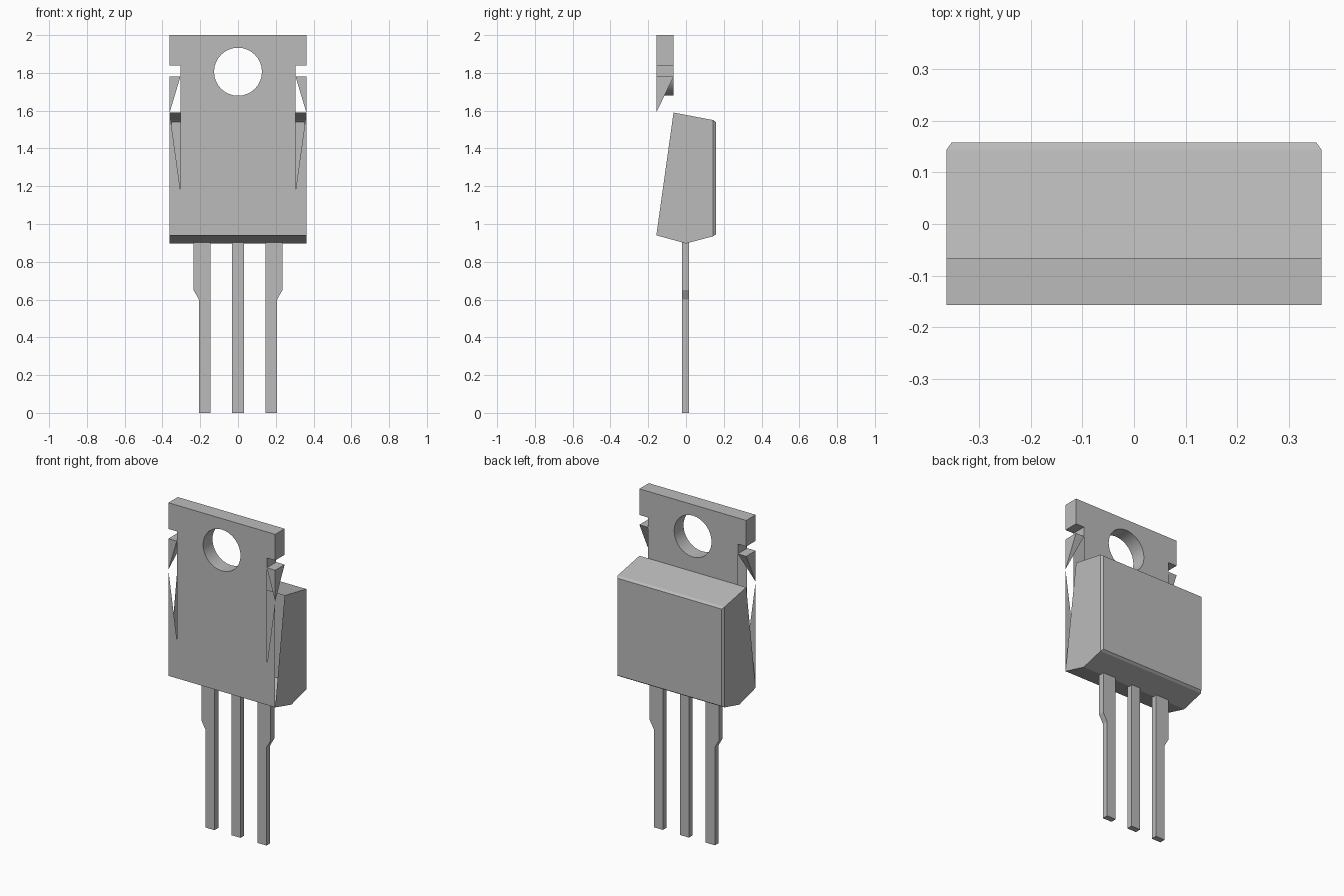
import bpy, bmesh, math
from mathutils import Vector

if "Cube" in bpy.data.objects:
    bpy.data.objects.remove(bpy.data.objects["Cube"], do_unlink=True)

grey = bpy.data.materials.new("plain grey")
grey.use_nodes = True
COLOR = (0.5, 0.5, 0.5, 1)
grey.diffuse_color = COLOR
grey.node_tree.nodes["Principled BSDF"].inputs["Base Color"].default_value = COLOR

W, NECK = 0.362, 0.305             # half width, half width between notches
FRONT, BACK = -0.157, -0.066       # faces of the metal tab
TOP, NOTCH_TOP, NOTCH_LOW = 2.0, 1.84, 1.78
BODY_TOP, BODY_LOW = 1.59, 0.94


def finish(name, bm):
    mesh = bpy.data.meshes.new(name)
    bm.to_mesh(mesh)
    bm.free()
    mesh.materials.append(grey)
    obj = bpy.data.objects.new(name, mesh)
    bpy.context.collection.objects.link(obj)
    return obj


def prism(points, offset):
    """Solid made by sweeping a polygon along an offset."""
    bm = bmesh.new()
    face = bm.faces.new([bm.verts.new(p) for p in points])
    new = bmesh.ops.extrude_face_region(bm, geom=[face], use_keep_orig=True)["geom"]
    moved = [v for v in new if isinstance(v, bmesh.types.BMVert)]
    bmesh.ops.translate(bm, verts=moved, vec=offset)
    bmesh.ops.recalc_face_normals(bm, faces=bm.faces[:])
    return bm


def mirrored(half):
    """Full outline from its +x half, listed from top to bottom."""
    return half + [(-x, z) for x, z in reversed(half)]


HOLE = [(0.127 * math.cos(i * math.tau / 32), 1.806 + 0.127 * math.sin(i * math.tau / 32))
        for i in range(32)]


def sheet(name, outline, y, facing):
    """Thin flat face at depth y with the round hole left open."""
    bm = bmesh.new()
    edges = []
    for loop in (outline, HOLE):
        vs = [bm.verts.new((x, y, z)) for x, z in loop]
        edges += [bm.edges.new((vs[i - 1], vs[i])) for i in range(len(vs))]
    bmesh.ops.triangle_fill(bm, edges=edges, use_beauty=True, normal=(0, facing, 0))
    bm.normal_update()
    wrong = [f for f in bm.faces if f.normal.y * facing < 0]
    bmesh.ops.reverse_faces(bm, faces=wrong)
    return finish(name, bm)


def band(name, path, closed, inward):
    """Wall joining the front and back of the tab along a path."""
    bm = bmesh.new()
    rows = [[bm.verts.new((x, y, z)) for x, z in path] for y in (FRONT, BACK)]
    for i in range(0 if closed else 1, len(path)):
        bm.faces.new((rows[0][i - 1], rows[0][i], rows[1][i], rows[1][i - 1]))
    bmesh.ops.recalc_face_normals(bm, faces=bm.faces[:])
    bm.normal_update()
    centre = Vector((0, 0, 1.806))
    probe = max(bm.faces, key=lambda f: f.calc_center_median().z)
    outward = probe.normal.dot(probe.calc_center_median() - centre) > 0
    if outward == inward:
        bmesh.ops.reverse_faces(bm, faces=bm.faces[:])
    return finish(name, bm)


# Metal tab: front and back faces, rim and hole wall
shoulder = [(W, TOP), (W, NOTCH_TOP), (NECK, NOTCH_TOP)]
sheet("tab_front", mirrored(shoulder + [(NECK, 1.18), (W, BODY_TOP), (W, BODY_LOW)]), FRONT, -1)
sheet("tab_back", mirrored(shoulder + [(NECK, BODY_TOP)]), BACK, 1)
rim = shoulder + [(NECK, NOTCH_LOW)]
band("tab_rim", [(-x, z) for x, z in reversed(rim)] + rim, False, False)
hole = band("hole_wall", HOLE, True, True)
hole.data.shade_smooth()

# Tapering spurs under the notches
for side, label in ((1, "left"), (-1, "right")):
    bm = bmesh.new()
    base = [bm.verts.new((side * x, y, NOTCH_LOW)) for x, y in
            ((NECK, FRONT), (W, FRONT), (W, BACK), (NECK, BACK))]
    tip = bm.verts.new((side * W, FRONT, BODY_TOP))
    bm.faces.new(base)
    for i in range(4):
        bm.faces.new((base[i - 1], base[i], tip))
    bmesh.ops.recalc_face_normals(bm, faces=bm.faces[:])
    finish(label + "_spur", bm)

# Hollow case: open towards the tab, chamfered at the back
section = [(BACK, BODY_TOP), (0.144, 1.55), (0.144, 0.935), (0, 0.897), (FRONT, BODY_LOW)]
bm = prism([(-W, y, z) for y, z in section], (2 * W, 0, 0))
bm.normal_update()
rear = max(bm.faces, key=lambda f: f.normal.y)
bmesh.ops.inset_region(bm, faces=[rear], thickness=0.014, depth=0.014)
bm.normal_update()
opening = min(bm.faces, key=lambda f: f.normal.y)
bmesh.ops.delete(bm, geom=[opening], context="FACES_ONLY")
finish("case", bm)

# Three legs, the outer two stepped on their outer edge
outer = [(0.145, 0), (0.207, 0), (0.207, 0.6), (0.235, 0.65), (0.235, 0.905), (0.145, 0.905)]
middle = [(-0.031, 0), (0.031, 0), (0.031, 0.905), (-0.031, 0.905)]
for label, shape in (("left", outer), ("middle", middle), ("right", [(-x, z) for x, z in outer])):
    finish(label + "_leg", prism([(x, -0.02, z) for x, z in shape], (0, 0.036, 0)))
